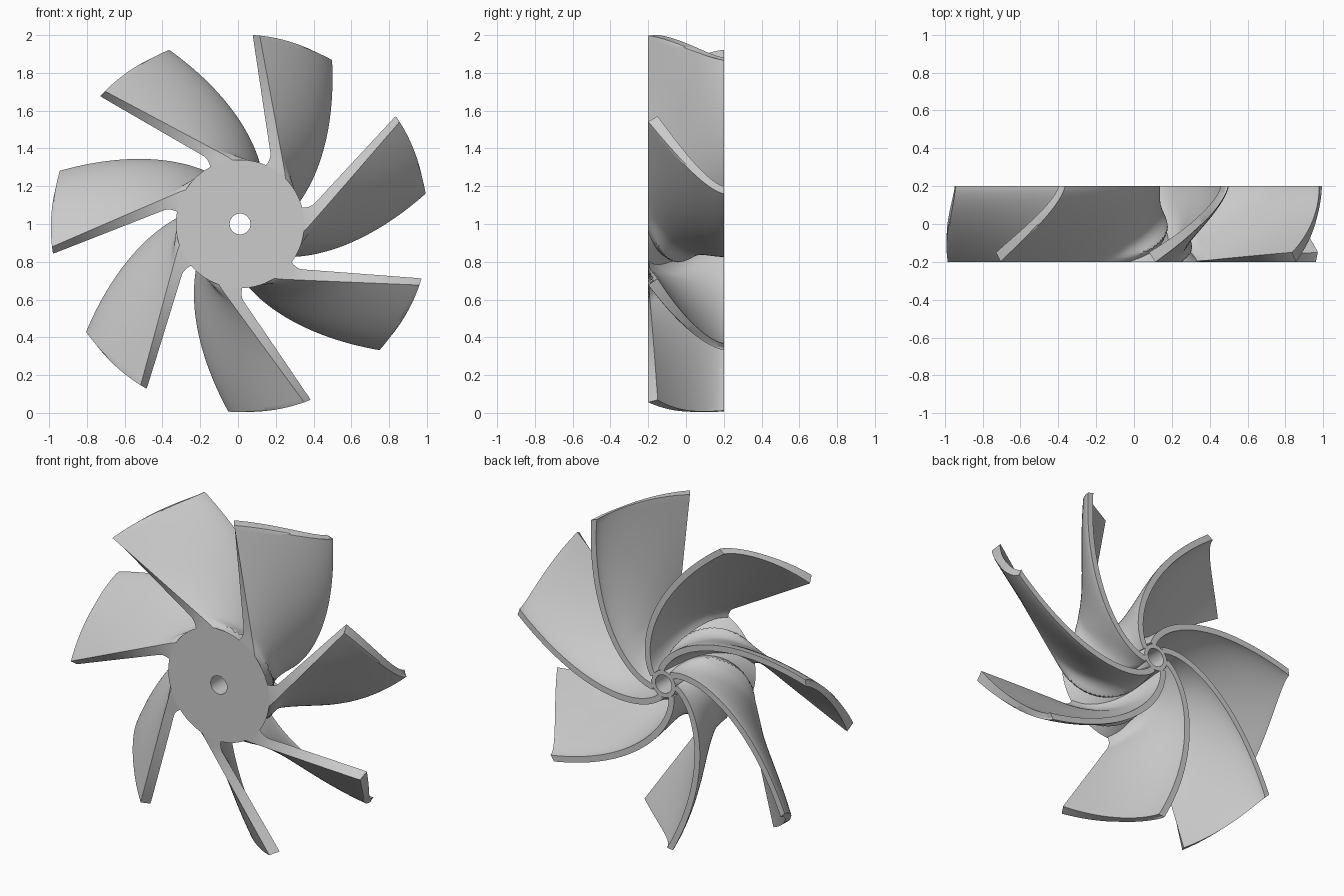
import bpy, bmesh, math
from mathutils import Vector

cube = bpy.data.objects.get("Cube")
if cube:
    bpy.data.objects.remove(cube, do_unlink=True)

BLADES, DEPTH = 7, 0.4
CENTRE = (0.011, 0, 1.0)
R_ROOT, R_TIP, R_HUB, R_BACK, R_BORE = 0.08, 1.003, 0.34, 0.08, 0.055

grey = bpy.data.materials.new("grey_metal")
grey.use_nodes = True
colour = (0.6, 0.6, 0.6, 1)
grey.diffuse_color = colour
grey.node_tree.nodes["Principled BSDF"].inputs["Base Color"].default_value = colour


def hub_radius(u):
    """Flared hub: wide at the front (u=0), narrow at the back (u=1)."""
    return R_BACK + (R_HUB - R_BACK) * (1 - u) ** 1.6


def front_angle(r):
    """Leading edge: a straight line missing the axis, curling in under the hub."""
    if r >= R_HUB:
        return math.radians(9.5) + math.acos(0.249 / r)
    return front_angle(R_HUB) + math.radians(55) * math.log(r / R_HUB)


def back_angle(r):
    """Trailing edge: a logarithmic spiral."""
    return math.radians(62.1 + 35 * math.log(r))


def centre(r, u):
    w = 1 - (1 - u) ** 1.42
    a = front_angle(r) * (1 - w) + back_angle(r) * w
    return Vector((r * math.cos(a), r * math.sin(a)))


def blade_point(r, u, side):
    """Point on one face of the blade, with a fillet towards the hub."""
    c = centre(r, u)
    along = (centre(r + 0.003, u) - centre(r - 0.003, u)).normalized()
    half = 0.018 + 0.018 * (1 - r) * (1 - u)
    hub = hub_radius(u)
    band = 0.085 + 0.1 * u
    grow = max(0, 1 - max(0, r - hub) / band) ** 2 * min(1, r / hub) ** 2
    half += grow * (0.105 * (1 - u) if side > 0 else 0.4 * u * (1 - u) ** 2)
    p = c + Vector((-along.y, along.x)) * half * side
    if r >= R_TIP:
        p = p.normalized() * (R_TIP - 0.015 * u ** 1.5)
    # The leading edge is cut square to the blade, so its far side sits deeper
    y = DEPTH * (u - 0.5)
    if side > 0 and r > R_HUB:
        y += 0.05 * ((r - R_HUB) / (R_TIP - R_HUB)) ** 0.8 * (1 - u)
    return p.x, y, p.y


def finish(bm, name):
    bmesh.ops.recalc_face_normals(bm, faces=bm.faces)
    mesh = bpy.data.meshes.new(name)
    bm.to_mesh(mesh)
    bm.free()
    mesh.materials.append(grey)
    ob = bpy.data.objects.new(name, mesh)
    bpy.context.collection.objects.link(ob)
    ob.location = CENTRE
    bpy.ops.object.select_all(action="DESELECT")
    ob.select_set(True)
    bpy.context.view_layer.objects.active = ob
    bpy.ops.object.shade_smooth_by_angle(angle=math.radians(26))
    return ob


def make_blade(name):
    bm = bmesh.new()
    nr, nu = 70, 28
    grid = {}
    for side in (-1, 1):
        for i in range(nr + 1):
            r = R_ROOT + (R_TIP - R_ROOT) * (i / nr) ** 1.3
            for j in range(nu + 1):
                grid[side, i, j] = bm.verts.new(blade_point(r, j / nu, side))
    # Two broad faces
    for side in (-1, 1):
        for i in range(nr):
            for j in range(nu):
                bm.faces.new([grid[side, a, b] for a, b in
                              ((i, j), (i + 1, j), (i + 1, j + 1), (i, j + 1))])
    # Closing strips around the rim
    rim = ([(i, 0) for i in range(nr)] + [(nr, j) for j in range(nu)]
           + [(i, nu) for i in range(nr, 0, -1)] + [(0, j) for j in range(nu, 0, -1)])
    for a, b in zip(rim, rim[1:] + rim[:1]):
        bm.faces.new([grid[-1, *a], grid[-1, *b], grid[1, *b], grid[1, *a]])
    return finish(bm, name)


# Hub: flared lathe profile with a bore
bm = bmesh.new()
steps = 28
profile = [(R_BORE, 0.0)] + [(hub_radius(k / steps), k / steps) for k in range(steps + 1)] + [(R_BORE, 1.0)]
verts = [bm.verts.new((r, DEPTH * (u - 0.5), 0)) for r, u in profile]
edges = [bm.edges.new(pair) for pair in zip(verts, verts[1:] + verts[:1])]
bmesh.ops.spin(bm, geom=verts + edges, axis=(0, 1, 0), cent=(0, 0, 0),
               angle=math.tau, steps=126, use_merge=True)
bmesh.ops.remove_doubles(bm, verts=bm.verts, dist=1e-5)
finish(bm, "hub")

# Blades: one shape repeated around the axis
first = make_blade("blade_1")
for n in range(1, BLADES):
    blade = first.copy()
    blade.name = f"blade_{n + 1}"
    blade.rotation_euler.y = -math.tau * n / BLADES
    bpy.context.collection.objects.link(blade)
